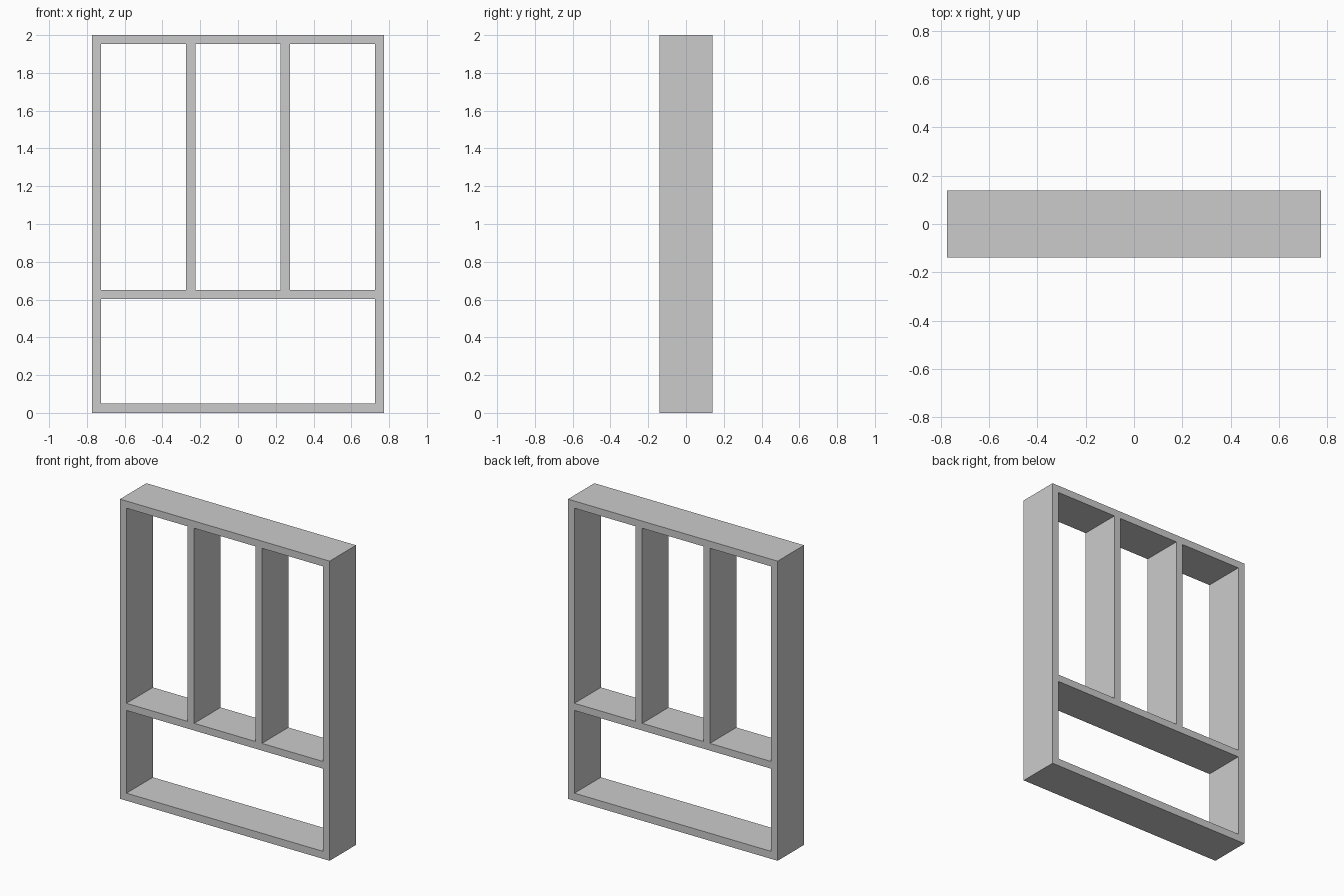
import bpy, bmesh
from math import radians

if "Cube" in bpy.data.objects:
    bpy.data.objects.remove(bpy.data.objects["Cube"])

HALF_W, HALF_D, HEIGHT, T = 0.774, 0.139, 2.0, 0.048
SHELF_Z = 0.602                      # underside of the long shelf
INNER = HALF_W - T
BAY = (2 * INNER - 2 * T) / 3        # width of each upper bay

profile = bpy.data.curves.new("shelf_frame", 'CURVE')
profile.dimensions = '2D'
profile.fill_mode = 'BOTH'
profile.extrude = HALF_D


def rectangle(x0, x1, z0, z1):
    """Closed rectangular outline in the front profile."""
    s = profile.splines.new('POLY')
    s.points.add(3)
    for p, (x, z) in zip(s.points, ((x0, z0), (x1, z0), (x1, z1), (x0, z1))):
        p.co = (x, z, 0, 1)
    s.use_cyclic_u = True
    s.use_smooth = False


# Outer case, then the openings cut through it
rectangle(-HALF_W, HALF_W, 0, HEIGHT)
rectangle(-INNER, INNER, T + 0.002, SHELF_Z)
for i in range(3):
    x = -INNER + i * (BAY + T)
    rectangle(x, x + BAY, SHELF_Z + T, HEIGHT - T)

# Stand the profile upright and make it a clean mesh
frame = bpy.data.objects.new("shelf_frame", profile)
bpy.context.collection.objects.link(frame)
frame.rotation_euler.x = radians(90)
bpy.context.view_layer.objects.active = frame
frame.select_set(True)
bpy.ops.object.convert(target='MESH')
frame = bpy.context.object
bpy.ops.object.transform_apply(location=False, rotation=True, scale=False)

bm = bmesh.new()
bm.from_mesh(frame.data)
bmesh.ops.remove_doubles(bm, verts=bm.verts, dist=1e-5)
bmesh.ops.recalc_face_normals(bm, faces=bm.faces)
for f in bm.faces:
    f.smooth = False
bm.to_mesh(frame.data)
bm.free()
